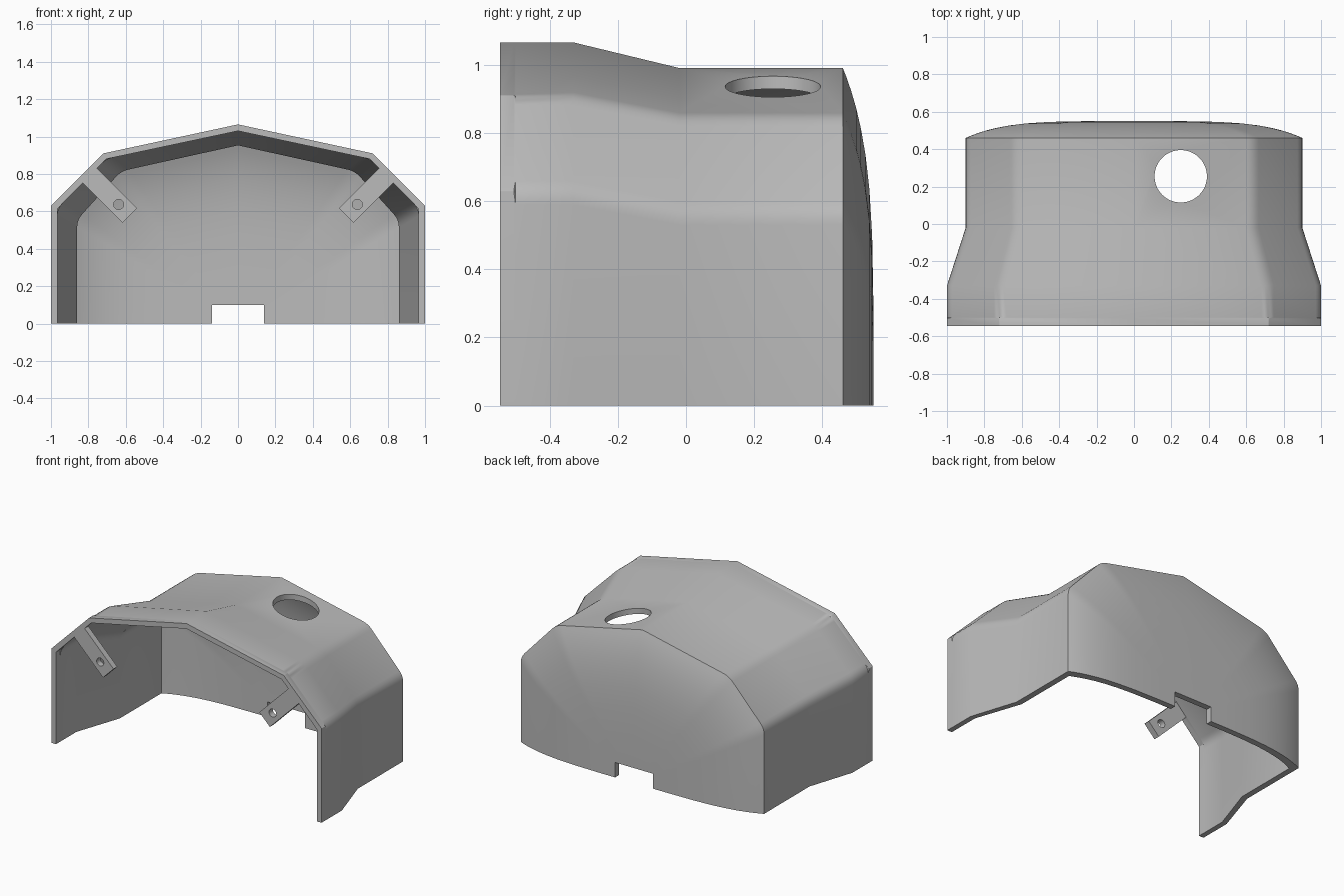
import bpy, bmesh
from math import pi
from mathutils import Vector, Matrix

if "Cube" in bpy.data.objects:
    bpy.data.objects.remove(bpy.data.objects["Cube"], do_unlink=True)

grey = bpy.data.materials.new("plain grey")
grey.use_nodes = True
grey.diffuse_color = (0.5, 0.5, 0.5, 1)
grey.node_tree.nodes["Principled BSDF"].inputs["Base Color"].default_value = (0.5, 0.5, 0.5, 1)


def make_object(name, bm):
    bmesh.ops.recalc_face_normals(bm, faces=bm.faces)
    mesh = bpy.data.meshes.new(name)
    bm.to_mesh(mesh)
    bm.free()
    mesh.materials.append(grey)
    obj = bpy.data.objects.new(name, mesh)
    bpy.context.collection.objects.link(obj)
    return obj


def box(name, size, matrix):
    bm = bmesh.new()
    bmesh.ops.create_cube(bm, size=1, matrix=matrix @ Matrix.Diagonal((*size, 1)))
    return make_object(name, bm)


def cylinder(name, radius, depth, matrix, sides):
    bm = bmesh.new()
    bmesh.ops.create_cone(bm, cap_ends=True, segments=sides, radius1=radius,
                          radius2=radius, depth=depth, matrix=matrix)
    return make_object(name, bm)


def activate(obj):
    bpy.ops.object.select_all(action='DESELECT')
    obj.select_set(True)
    bpy.context.view_layer.objects.active = obj


def cut(obj, cutter):
    mod = obj.modifiers.new("cut", 'BOOLEAN')
    mod.operation, mod.solver, mod.object = 'DIFFERENCE', 'EXACT', cutter
    activate(obj)
    bpy.ops.object.modifier_apply(modifier=mod.name)
    bpy.data.objects.remove(cutter, do_unlink=True)


def section(shape, fillet):
    """Open arch from +x to -x with softened shoulder corners, as (x, z)."""
    w, low, sx, sz, top = shape
    pts = [Vector(p) for p in ((w, 0), (w, low), (sx, sz), (0, top))]
    half = [pts[0]]
    for a, b, c in zip(pts, pts[1:], pts[2:]):
        start = b + (a - b).normalized() * fillet
        end = b + (c - b).normalized() * fillet
        for t in (0, 0.25, 0.5, 0.75, 1):
            half.append(start * (1 - t) ** 2 + b * 2 * t * (1 - t) + end * t * t)
    half.append(pts[3])
    return half + [Vector((-p.x, p.y)) for p in reversed(half[:-1])]


def skin(front, rear, front_y, back_y):
    """Sections from the open front through the waist and over the domed back."""
    rows = []
    stations = ((front_y, front, 0.002), (-0.505, front, 0.002), (-0.5, front, 0.04),
                (-0.33, front, 0.04), (-0.02, rear, 0.04), (back_y, rear, 0.04))
    for y, shape, fillet in stations:
        rows.append([(p.x, y, p.y) for p in section(shape, fillet)])
    arch = section(rear, 0.04)
    for s in (0.97, 0.93, 0.88, 0.82, 0.74, 0.64, 0.5, 0.3, 0):
        y = back_y + 0.09 * (1 - s ** 4.5)
        rows.append([(p.x * s, y, p.y * s) for p in arch])
    return rows


# Hollow shell: outer and inner skins joined at the rim and lower edge
outer = skin((1, 0.63, 0.72, 0.91, 1.065), (0.9, 0.57, 0.64, 0.85, 0.99), -0.545, 0.46)
inner = skin((0.965, 0.615, 0.705, 0.88, 1.03), (0.86, 0.555, 0.625, 0.815, 0.953), -0.545, 0.42)
bm = bmesh.new()
grids = [[[bm.verts.new(p) for p in row] for row in side] for side in (outer, inner)]
for grid in grids:
    for a, b in zip(grid, grid[1:]):
        for i in range(len(a) - 1):
            bm.faces.new((a[i], a[i + 1], b[i + 1], b[i]))
out, inn = grids
for i in range(len(out[0]) - 1):
    bm.faces.new((out[0][i], out[0][i + 1], inn[0][i + 1], inn[0][i]))
for k in range(len(out) - 1):
    for end in (0, -1):
        bm.faces.new((out[k][end], out[k + 1][end], inn[k + 1][end], inn[k][end]))
bmesh.ops.remove_doubles(bm, verts=bm.verts, dist=1e-5)
shell = make_object("hood_shell", bm)

# Round roof port and lower rear notch
cut(shell, cylinder("port_cutter", 0.14, 0.6, Matrix.Translation((0.25, 0.255, 0.95)), 64))
cut(shell, box("notch_cutter", (0.28, 0.5, 0.2), Matrix.Translation((0, 0.5, 0))))
activate(shell)
bpy.ops.object.shade_smooth_by_angle(angle=pi / 6)

# Drilled mounting tabs inside the two front shoulders
for name, side in (("left", 1), ("right", -1)):
    turn = Matrix.Rotation(-side * pi / 4, 4, 'Y')
    tab = box(name + "_mounting_tab", (0.31, 0.04, 0.11),
              Matrix.Translation((side * 0.688, -0.525, 0.687)) @ turn)
    cut(tab, cylinder("bolt_hole_cutter", 0.027, 0.2,
                      Matrix.Translation((side * 0.638, -0.525, 0.637))
                      @ Matrix.Rotation(pi / 2, 4, 'X'), 16))
    activate(tab)
    bpy.ops.object.shade_smooth_by_angle(angle=pi / 6)
